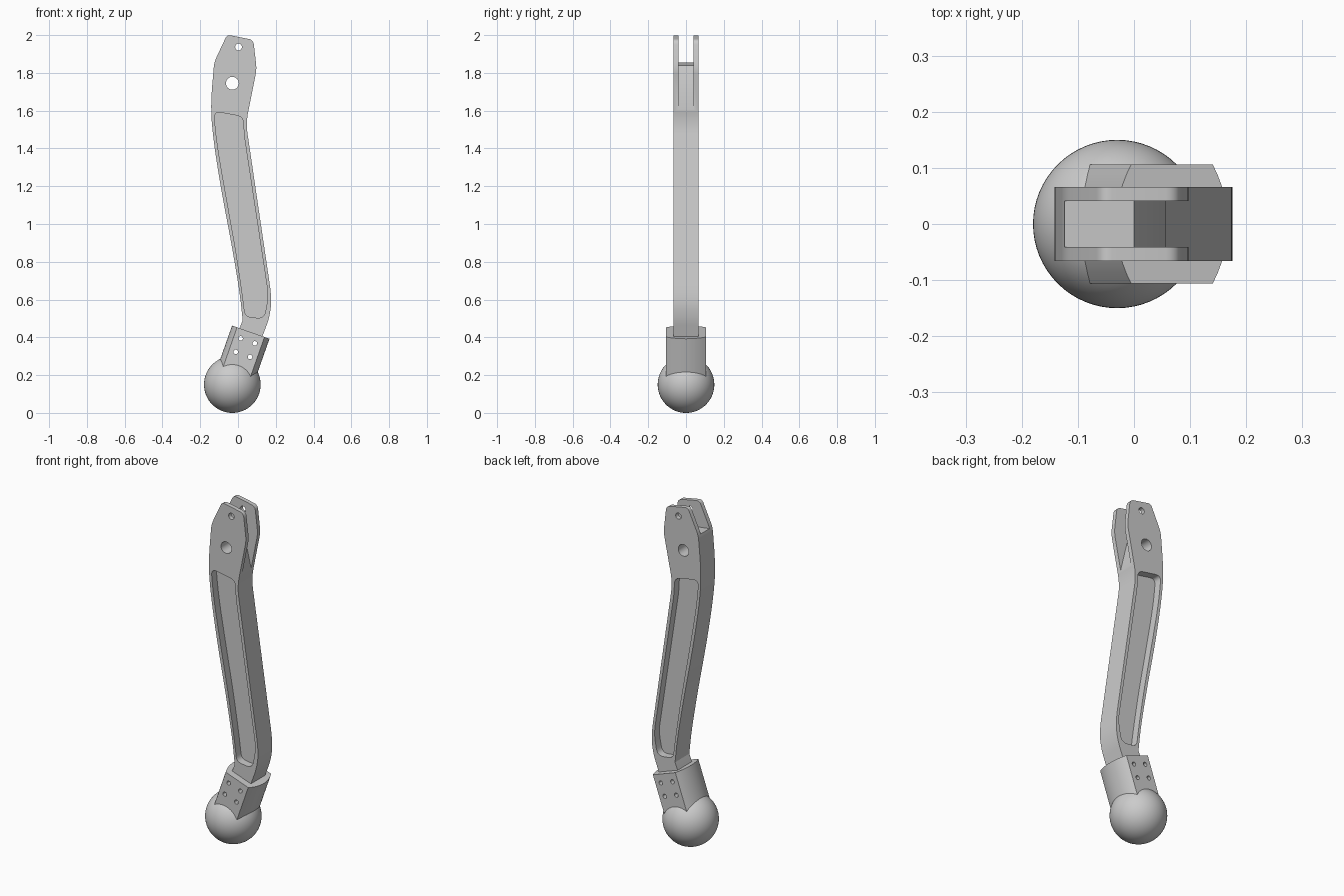
import bpy, bmesh, math
from mathutils import Vector, Matrix

if "Cube" in bpy.data.objects:
    bpy.data.objects.remove(bpy.data.objects["Cube"])

BALL = Vector((-0.03, 0, 0.15))
TILT = math.radians(19.4)


def rounded(points, steps=6):
    """Round each (x, z, radius) corner with a small curve; radius 0 stays sharp."""
    out = []
    for i, (x, z, r) in enumerate(points):
        p = Vector((x, z))
        a = Vector(points[i - 1][:2]) - p
        b = Vector(points[(i + 1) % len(points)][:2]) - p
        if r == 0:
            out.append(p)
            continue
        s = p + a.normalized() * min(r, a.length * 0.48)
        e = p + b.normalized() * min(r, b.length * 0.48)
        for k in range(steps + 1):
            t = k / steps
            out.append(s * (1 - t) ** 2 + p * 2 * t * (1 - t) + e * t * t)
    return out


def new_object(name, bm):
    bmesh.ops.recalc_face_normals(bm, faces=bm.faces)
    mesh = bpy.data.meshes.new(name)
    bm.to_mesh(mesh)
    bm.free()
    ob = bpy.data.objects.new(name, mesh)
    bpy.context.collection.objects.link(ob)
    return ob


def prism(name, points, y0, y1):
    """Extrude an x-z profile along y."""
    bm = bmesh.new()
    face = bm.faces.new([bm.verts.new((p[0], y0, p[1])) for p in points])
    ext = bmesh.ops.extrude_face_region(bm, geom=[face])
    verts = [v for v in ext["geom"] if isinstance(v, bmesh.types.BMVert)]
    bmesh.ops.translate(bm, vec=(0, y1 - y0, 0), verts=verts)
    return new_object(name, bm)


def hole(x, z, r):
    pts = [(x + r * math.cos(a * math.tau / 24), z + r * math.sin(a * math.tau / 24)) for a in range(24)]
    return prism("hole_cutter", pts, -0.3, 0.3)


def cut(ob, cutters):
    bpy.context.view_layer.objects.active = ob
    for c in cutters:
        m = ob.modifiers.new("cut", 'BOOLEAN')
        m.operation, m.solver, m.object = 'DIFFERENCE', 'EXACT', c
        bpy.ops.object.modifier_apply(modifier=m.name)
        bpy.data.objects.remove(c)


def smooth(ob):
    bpy.ops.object.select_all(action='DESELECT')
    ob.select_set(True)
    bpy.context.view_layer.objects.active = ob
    bpy.ops.object.shade_smooth_by_angle(angle=math.radians(25))


def along(u, w):
    """Point in the tilted socket frame, measured from the ball centre."""
    c, s = math.cos(TILT), math.sin(TILT)
    return BALL.x + u * c + w * s, BALL.z - u * s + w * c


def bolt_holes():
    return [hole(*along(u, w), 0.012) for u in (-0.04, 0.04) for w in (0.169, 0.245)]


# Bent arm
outline = [(-0.058, 2.002, 0.02), (0.081, 1.975, 0.025), (0.099, 1.82, 0.03), (0.042, 1.535, 0.06),
           (0.18, 0.60, 0.09), (0.165, 0.50, 0.04), (0.105, 0.34, 0), (0.06, 0.22, 0), (-0.05, 0.26, 0),
           (0.0, 0.43, 0), (0.025, 0.49, 0), (0.01, 0.63, 0.1), (-0.03, 0.87, 0.1), (-0.09, 1.185, 0.15),
           (-0.13, 1.44, 0.15), (-0.146, 1.62, 0.15), (-0.126, 1.857, 0.03)]
arm = prism("arm", rounded(outline), -0.066, 0.066)

# Pockets on both faces, fork slot and pin holes
pocket = [(-0.128, 1.597, 0.04), (0.028, 1.568, 0.035), (0.031, 1.475, 0.05), (0.161, 0.62, 0.05),
          (0.138, 0.498, 0.04), (0.038, 0.511, 0.03), (0.022, 0.64, 0.1), (-0.013, 0.87, 0.1),
          (-0.07, 1.185, 0.15), (-0.112, 1.43, 0.12)]
slot = [(-0.25, 1.873), (0, 1.84), (0.075, 1.53), (0.3, 1.53), (0.3, 2.2), (-0.25, 2.2)]
cut(arm, [prism("pocket_cutter", rounded(pocket), s * 0.021, s * 0.2) for s in (-1, 1)]
    + [prism("slot_cutter", slot, -0.041, 0.041), hole(-0.03, 1.745, 0.034), hole(0.003, 1.937, 0.018)]
    + bolt_holes())
smooth(arm)

# Tilted socket with flat sides and bowed ends
section = []
for side in (1, -1):
    for k in range(13):
        y = side * (-0.106 + 0.212 * k / 12)
        bow = math.sqrt(0.215 ** 2 - y * y) - 0.215
        section.append((side * (0.105 + bow), y))
bm = bmesh.new()
rings = [[bm.verts.new((x, y, z)) for x, y in section] for z in (0.03, 0.294)]
n = len(section)
for i in range(n):
    j = (i + 1) % n
    bm.faces.new((rings[0][i], rings[0][j], rings[1][j], rings[1][i]))
bm.faces.new(rings[0])
bm.faces.new(rings[1])
bm.transform(Matrix.Translation(BALL) @ Matrix.Rotation(TILT, 4, 'Y'))
socket = new_object("socket", bm)
cut(socket, bolt_holes())
smooth(socket)

# Ball foot
bm = bmesh.new()
bmesh.ops.create_uvsphere(bm, u_segments=64, v_segments=32, radius=0.15)
bm.transform(Matrix.Translation(BALL))
smooth(new_object("ball_foot", bm))
